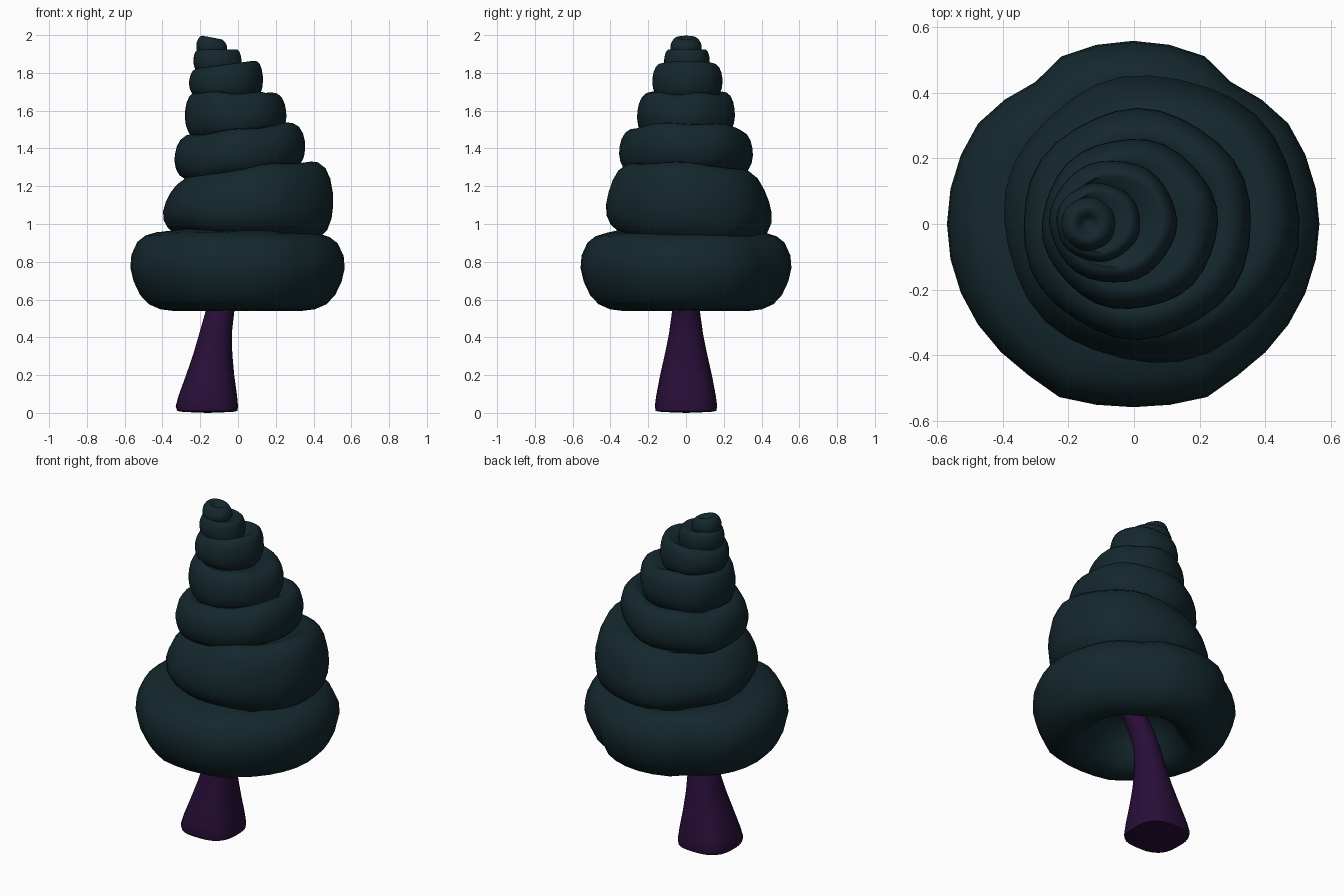
import bpy, bmesh, math

if "Cube" in bpy.data.objects:
    bpy.data.objects.remove(bpy.data.objects["Cube"])

SEG = 32


def material(name, rgb):
    m = bpy.data.materials.new(name)
    m.diffuse_color = (*rgb, 1)
    m.use_nodes = True
    m.node_tree.nodes["Principled BSDF"].inputs["Base Color"].default_value = m.diffuse_color
    return m


def loft(name, rings, mat, start, end=None):
    """Skin closed rings of points from bottom to top, capping with a centre point or ngon."""
    bm = bmesh.new()
    loops = [[bm.verts.new(p) for p in ring] for ring in rings]
    n = len(loops[0])
    for a, b in zip(loops, loops[1:]):
        for i in range(n):
            j = (i + 1) % n
            bm.faces.new((a[i], a[j], b[j], b[i]))
    for loop, tip in ((loops[0], start), (loops[-1], end)):
        if tip:
            c = bm.verts.new(tip)
            for i in range(n):
                bm.faces.new((loop[i], loop[(i + 1) % n], c))
        else:
            bm.faces.new(loop)
    bmesh.ops.recalc_face_normals(bm, faces=bm.faces)
    me = bpy.data.meshes.new(name)
    bm.to_mesh(me)
    bm.free()
    me.materials.append(mat)
    ob = bpy.data.objects.new(name, me)
    bpy.context.collection.objects.link(ob)
    bpy.context.view_layer.objects.active = ob
    ob.select_set(True)
    bpy.ops.object.shade_smooth_by_angle(angle=math.radians(60))
    ob.select_set(False)
    return ob


angles = [2 * math.pi * i / SEG for i in range(SEG)]

# Foliage tiers: x min/max, y min/max, bottom z left/right, top z left/right, y tilt
tiers = [
    (-.57, .565, -.55, .55, .54, .54, .965, .955, 0),
    (-.405, .505, -.43, .46, .96, .92, 1.235, 1.335, -.02),
    (-.34, .36, -.35, .35, 1.23, 1.30, 1.46, 1.545, 0),
    (-.28, .255, -.26, .26, 1.46, 1.48, 1.70, 1.69, 0),
    (-.257, .13, -.18, .195, 1.68, 1.67, 1.82, 1.87, 0),
    (-.237, .02, -.115, .125, 1.81, 1.79, 1.925, 1.925, 0),
    (-.223, -.055, -.083, .083, 1.905, 1.905, 2.0, 1.975, 0),
]
# Cross-section of one puffy roll: radius factor, height factor
roll = [(.85, .01), (.93, .10), (.98, .25), (1, .42), (.995, .58), (.965, .76),
        (.91, .90), (.83, .98), (.75, 1.0)]
skirt = [(.6, 0), (.72, .02), (.83, .085), (.91, .2), (.97, .37), (1, .54), (.99, .7),
         (.935, .86), (.86, .94), (.75, .985)]


def tier_ring(k, rf, t):
    x0, x1, y0, y1, bl, br, tl, tr, tilt = tiers[k]
    pts = []
    for a in angles:
        c, s = math.cos(a), math.sin(a)
        # gentle lobes, plus the two dents at the back of the lowest tier
        f = rf * (1 + .012 * math.cos(6 * a + k * 1.7))
        if k == 0:
            d = min(abs(a - math.radians(53)), abs(a - math.radians(127)))
            f = rf * (1.015 - .015 * abs(c) - .07 * math.exp(-(d / .15) ** 2))
            f += rf * .03 * math.exp(-((abs(a - 1.5 * math.pi) - .36) / .15) ** 2)
        elif k == 1:  # leans inward except on the right
            f *= 1 - .15 * max(0, t - .3) * (1 - max(0, c))
        elif k == 6:  # domed tip
            f *= 1 - .2 * max(0, t) ** 3
        u = (c * min(rf, 1) + 1) / 2
        z = (bl + (br - bl) * u) * (1 - t) + (tl + (tr - tl) * u) * t
        z += tilt * s + .006 * math.sin(5 * a + k * 2) * (0 < k < 4)
        pts.append(((x0 + x1) / 2 + (x1 - x0) / 2 * c * f,
                    (y0 + y1) / 2 + (y1 - y0) / 2 * s * f, z))
    return pts


# Hollow underside, then the rolls one above another
rings = [tier_ring(0, r, t) for r, t in ((.15, .55), (.3, .47), (.4, .3), (.49, .09))]
for k in range(len(tiers)):
    rings += [tier_ring(k, r, t) for r, t in (skirt if k == 0 else roll)]
top = len(tiers) - 1
rings += [tier_ring(top, r, t) for r, t in ((.55, .98), (.35, .85), (.2, .7))]
loft("foliage", rings, material("dark_green", (.007, .021, .027)),
     start=(0, 0, .78), end=(-.135, .01, 1.96))

# Leaning trunk with four root flares: x min/max, y half width, z
trunk = [(-.29, -.03, .13, .005), (-.322, -.003, .160, .01), (-.33, .0, .165, .035),
         (-.315, -.005, .158, .09), (-.275, -.02, .137, .2), (-.237, -.03, .112, .31),
         (-.205, -.033, .09, .42), (-.168, -.018, .072, .55), (-.125, .02, .07, .64),
         (-.07, .065, .066, .72), (-.02, .10, .06, .8)]
trings = []
for x0, x1, hy, z in trunk:
    flare = max(0, 1 - z / .5)
    trings.append([((x0 + x1) / 2 + (x1 - x0) / 2 * math.cos(a) * f,
                    hy * math.sin(a) * f, z)
                   for a in angles for f in [1 + .055 * flare * (1 - math.cos(4 * a))]])
loft("trunk", trings, material("purple_bark", (.021, .0045, .04)), start=(-.16, 0, .0))
